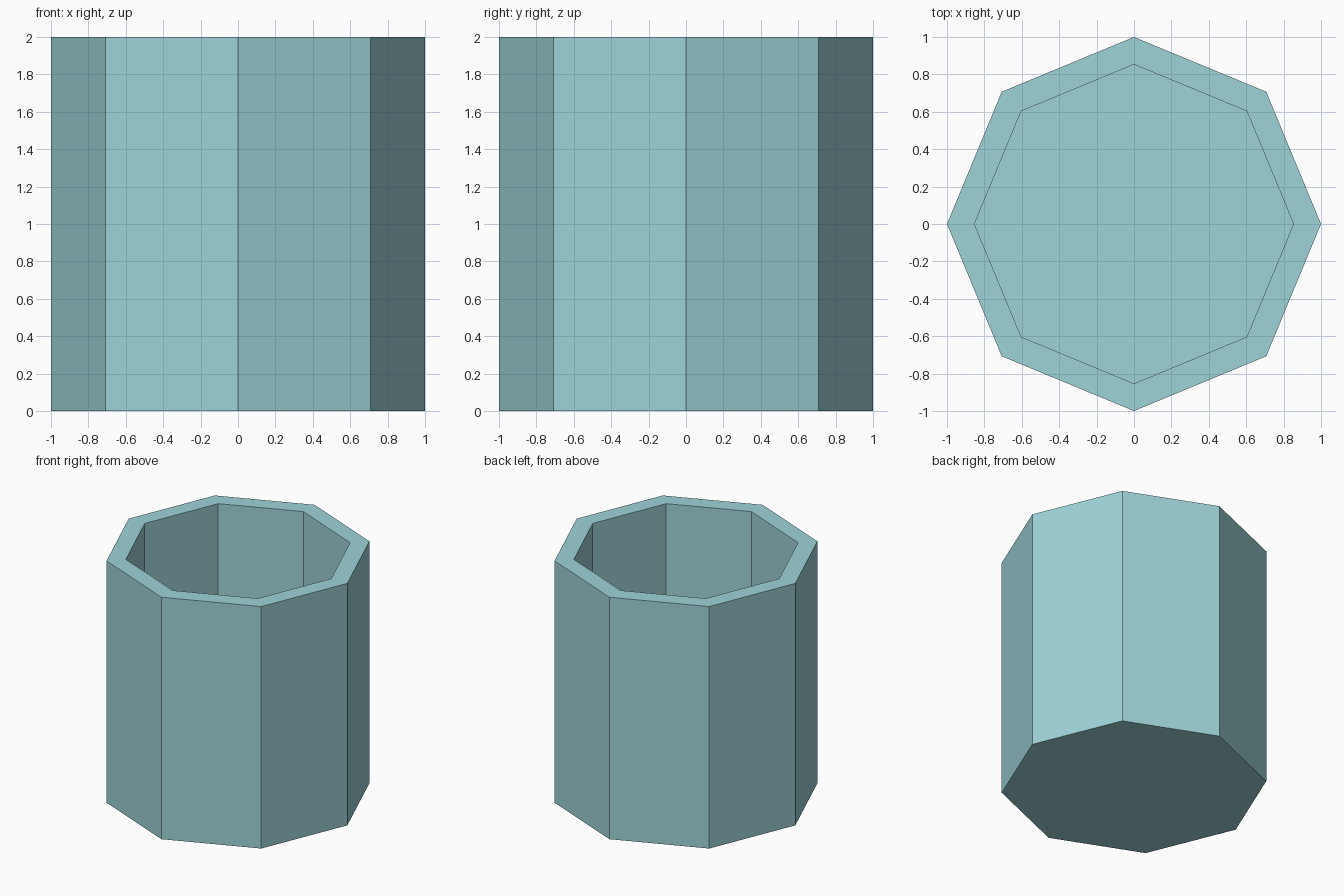
import bpy, bmesh, math

if "Cube" in bpy.data.objects:
    bpy.data.objects.remove(bpy.data.objects["Cube"])

SIDES, RADIUS, HEIGHT = 8, 1.0, 2.0
INNER_RADIUS = 0.853
WALL = (RADIUS - INNER_RADIUS) * math.cos(math.pi / SIDES)

# Solid octagonal body
bm = bmesh.new()
bmesh.ops.create_cone(bm, cap_ends=True, segments=SIDES,
                      radius1=RADIUS, radius2=RADIUS, depth=HEIGHT)
bmesh.ops.translate(bm, verts=bm.verts, vec=(0, 0, HEIGHT / 2))

# Rim: inset the top face, then push it down to leave an even wall and floor
bm.normal_update()
top = max(bm.faces, key=lambda f: f.calc_center_median().z)
bmesh.ops.inset_region(bm, faces=[top], thickness=WALL, use_even_offset=True)
inner = bmesh.ops.extrude_discrete_faces(bm, faces=[top])["faces"][0]
bmesh.ops.translate(bm, verts=inner.verts, vec=(0, 0, WALL - HEIGHT))
bmesh.ops.recalc_face_normals(bm, faces=bm.faces)

mesh = bpy.data.meshes.new("octagonal_cup")
bm.to_mesh(mesh)
bm.free()
cup = bpy.data.objects.new("octagonal_cup", mesh)
bpy.context.collection.objects.link(cup)

# Pale teal colour
teal = bpy.data.materials.new("pale_teal")
teal.diffuse_color = (0.34, 0.65, 0.68, 1)
teal.use_nodes = True
teal.node_tree.nodes["Principled BSDF"].inputs["Base Color"].default_value = teal.diffuse_color
mesh.materials.append(teal)
